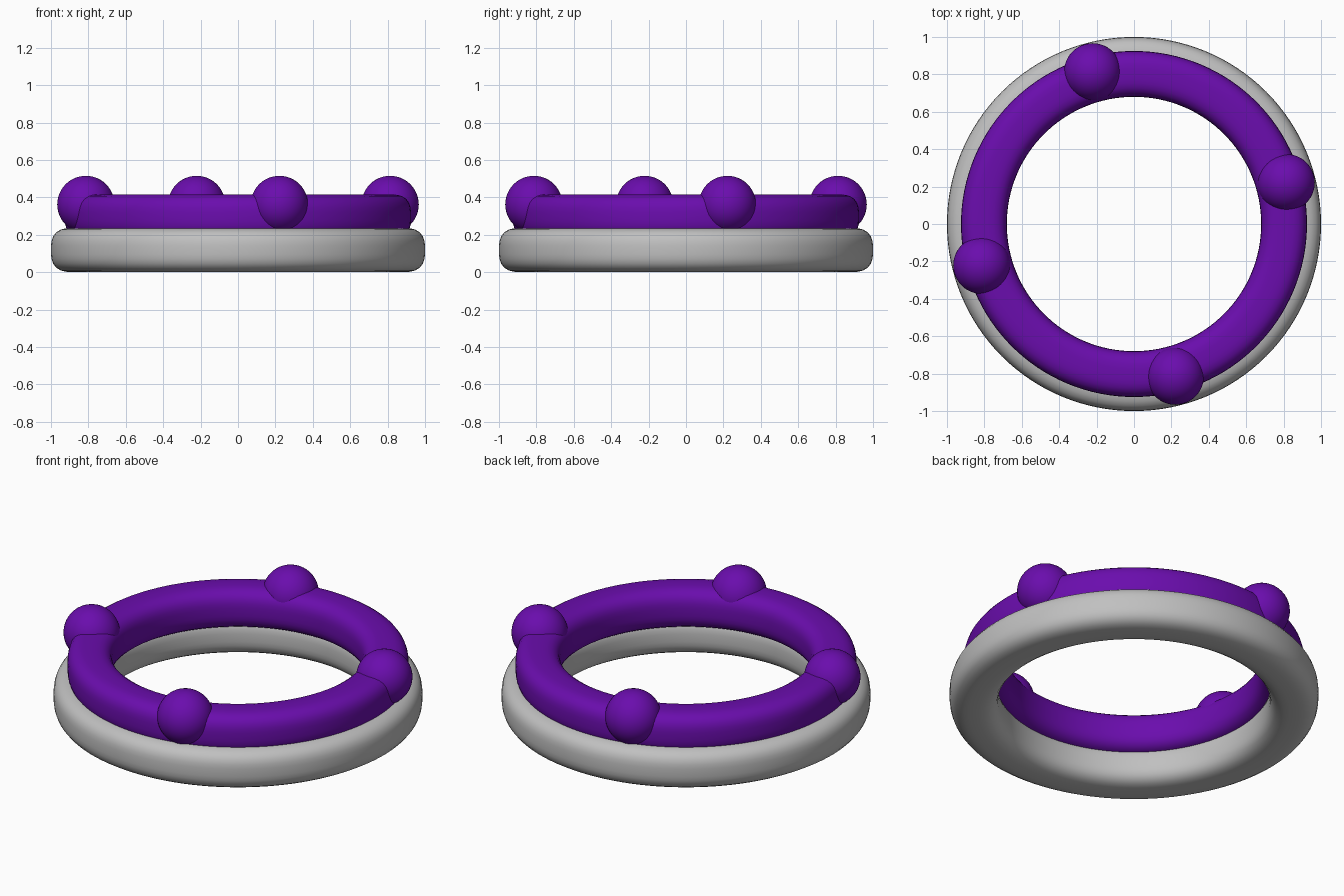
import bpy, bmesh, math

if "Cube" in bpy.data.objects:
    bpy.data.objects.remove(bpy.data.objects["Cube"])

def material(name, rgb):
    m = bpy.data.materials.new(name)
    m.diffuse_color = (*rgb, 1.0)
    m.use_nodes = True
    m.node_tree.nodes["Principled BSDF"].inputs["Base Color"].default_value = m.diffuse_color
    return m

silver = material("silver", (0.527, 0.527, 0.527))
purple = material("purple", (0.144, 0.004, 0.418))

def finish(bm, name, mat):
    bmesh.ops.recalc_face_normals(bm, faces=bm.faces)
    for f in bm.faces:
        f.smooth = True
    me = bpy.data.meshes.new(name)
    bm.to_mesh(me)
    bm.free()
    me.materials.append(mat)
    ob = bpy.data.objects.new(name, me)
    bpy.context.collection.objects.link(ob)
    return ob

def soft_ring(name, r_in, r_out, z0, z1, mat, segs=128, prof=32, power=3.0):
    """Ring with a rounded-box (superellipse) cross-section."""
    bm = bmesh.new()
    rc, a = (r_in + r_out) / 2, (r_out - r_in) / 2
    zc, b = (z0 + z1) / 2, (z1 - z0) / 2
    loops = []
    for i in range(segs):
        t = 2 * math.pi * i / segs
        loop = []
        for j in range(prof):
            p = 2 * math.pi * j / prof
            c, s = math.cos(p), math.sin(p)
            k = (abs(c) ** power + abs(s) ** power) ** (-1 / power)
            r = rc + a * c * k
            loop.append(bm.verts.new((r * math.cos(t), r * math.sin(t), zc + b * s * k)))
        loops.append(loop)
    for i in range(segs):
        m, n = loops[i], loops[(i + 1) % segs]
        for j in range(prof):
            q = (j + 1) % prof
            bm.faces.new((m[j], n[j], n[q], m[q]))
    return finish(bm, name, mat)

# Two stacked rings; the upper one is a little smaller and sinks into the lower
soft_ring("lower_ring", 0.735, 1.0, 0.0, 0.237, silver)
soft_ring("upper_ring", 0.68, 0.925, 0.18, 0.416, purple)

# Four balls set into the upper ring
for i in range(4):
    ang = math.radians(15.2 + 90 * i)
    bm = bmesh.new()
    bmesh.ops.create_uvsphere(bm, u_segments=48, v_segments=24, radius=0.153)
    bmesh.ops.translate(bm, verts=bm.verts,
                        vec=(0.843 * math.cos(ang), 0.843 * math.sin(ang), 0.362))
    finish(bm, f"ball_{i + 1}", purple)
